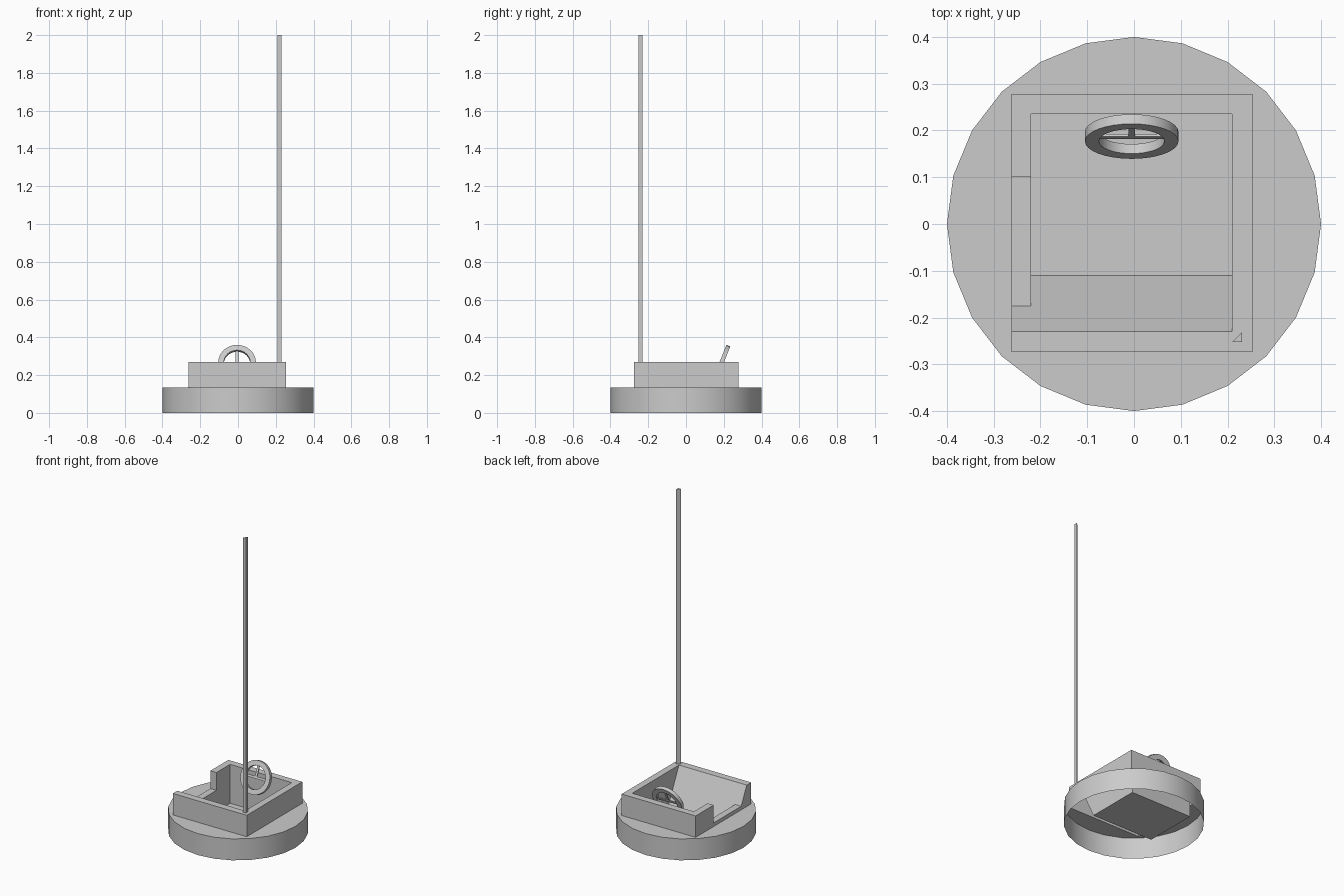
import bpy, bmesh, math
from mathutils import Matrix, Vector

if "Cube" in bpy.data.objects:
    bpy.data.objects.remove(bpy.data.objects["Cube"])


def finish(bm, name, smooth=False):
    bmesh.ops.remove_doubles(bm, verts=bm.verts, dist=1e-5)
    bmesh.ops.recalc_face_normals(bm, faces=bm.faces)
    me = bpy.data.meshes.new(name)
    bm.to_mesh(me)
    bm.free()
    ob = bpy.data.objects.new(name, me)
    bpy.context.collection.objects.link(ob)
    if smooth:
        bpy.ops.object.select_all(action='DESELECT')
        ob.select_set(True)
        bpy.context.view_layer.objects.active = ob
        bpy.ops.object.shade_smooth_by_angle(angle=math.radians(30))
    return ob


def face(bm, pts):
    return bm.faces.new([bm.verts.new(p) for p in pts])


def ring(r, n, z):
    return [Vector((r * math.cos(2 * math.pi * i / n), r * math.sin(2 * math.pi * i / n), z))
            for i in range(n)]


# Main heights and outlines
DECK, RIM, FLOOR, SILL = 0.135, 0.27, 0.025, 0.158
X0, X1, Y0, Y1 = -0.262, 0.253, -0.274, 0.278      # outer tub
A0, A1, B0, B1 = -0.22, 0.21, -0.23, 0.235         # inner tub
SEAT, S0, S1 = -0.11, -0.175, 0.10                 # seat foot, doorway ends

# Round bumper skirt, open below, with a deck around the tub
bm = bmesh.new()
low = [bm.verts.new(p) for p in ring(0.4, 24, 0)]
top = [bm.verts.new(p) for p in ring(0.4, 24, DECK)]
rect = [bm.verts.new((x, y, DECK)) for x, y in ((X0, Y0), (X1, Y0), (X1, Y1), (X0, Y1))]
edges = [bm.edges.new((l[i - 1], l[i])) for l in (top, rect) for i in range(len(l))]
bmesh.ops.triangle_fill(bm, use_beauty=True, edges=edges, normal=(0, 0, 1))
for i in range(24):
    bm.faces.new((low[i - 1], low[i], top[i], top[i - 1]))
finish(bm, "bumper_base", True)

# Tub: outer walls, rim, doorway, inner walls, sloped seat back and floor
bm = bmesh.new()
for (xa, ya), (xb, yb) in (((X0, Y0), (X1, Y0)), ((X1, Y0), (X1, Y1)), ((X1, Y1), (X0, Y1))):
    face(bm, [(xa, ya, DECK), (xb, yb, DECK), (xb, yb, RIM), (xa, ya, RIM)])
door = [(B0, RIM), (S0, SILL), (S1, SILL), (S1, RIM), (B1, RIM)]
face(bm, [(X0, y, z) for y, z in [(Y0, DECK), (Y0, RIM)] + door + [(Y1, RIM), (Y1, DECK)]])
for (ya, za), (yb, zb) in zip(door, door[1:]):
    face(bm, [(X0, ya, za), (A0, ya, za), (A0, yb, zb), (X0, yb, zb)])
face(bm, [(X0, Y0, RIM), (X1, Y0, RIM), (X1, B0, RIM), (A1, B0, RIM), (A0, B0, RIM), (X0, B0, RIM)])
face(bm, [(X0, Y1, RIM), (X1, Y1, RIM), (X1, B1, RIM), (A1, B1, RIM), (A0, B1, RIM), (X0, B1, RIM)])
face(bm, [(A1, B0, RIM), (X1, B0, RIM), (X1, B1, RIM), (A1, B1, RIM)])
face(bm, [(A0, y, z) for y, z in [(SEAT, FLOOR)] + door[1:] + [(B1, FLOOR)]])
face(bm, [(A1, SEAT, FLOOR), (A1, B0, RIM), (A1, B1, RIM), (A1, B1, FLOOR)])
for (ya, za), (yb, zb) in (((B0, RIM), (SEAT, FLOOR)), ((SEAT, FLOOR), (B1, FLOOR)),
                           ((B1, FLOOR), (B1, RIM))):
    face(bm, [(A0, ya, za), (A1, ya, za), (A1, yb, zb), (A0, yb, zb)])
finish(bm, "car_tub")

# Steering wheel placement: local z points up out of the wheel toward the driver
place = Matrix.Translation((-0.005, 0.187, 0.263)) @ Matrix.Rotation(math.radians(68), 4, 'X')

# Wheel ring with square section
bm = bmesh.new()
N, H = 32, 0.011
loops = [[bm.verts.new(p) for p in ring(r, N, z)]
         for r, z in ((0.1, -H), (0.1, H), (0.07, H), (0.07, -H))]
for k in range(4):
    a, b = loops[k], loops[(k + 1) % 4]
    for i in range(N):
        bm.faces.new((a[i - 1], a[i], b[i], b[i - 1]))
finish(bm, "steering_wheel", True).matrix_world = place

# Spokes: one full crossbar and one upright
bm = bmesh.new()
for size, pos in (((0.148, 0.014, 0.006), (0, 0, 0)), ((0.014, 0.068, 0.006), (0, 0.039, 0))):
    bmesh.ops.create_cube(bm, size=1, matrix=Matrix.Translation(pos) @ Matrix.Diagonal((*size, 1)))
finish(bm, "wheel_spokes").matrix_world = place

# Triangular power pole on the rear corner
bm = bmesh.new()
f = face(bm, [(0.21, -0.252, RIM), (0.231, -0.252, RIM), (0.231, -0.231, RIM)])
ext = bmesh.ops.extrude_face_region(bm, geom=[f], use_keep_orig=True)
bmesh.ops.translate(bm, vec=(0, 0, 2 - RIM),
                    verts=[v for v in ext["geom"] if isinstance(v, bmesh.types.BMVert)])
finish(bm, "power_pole")
